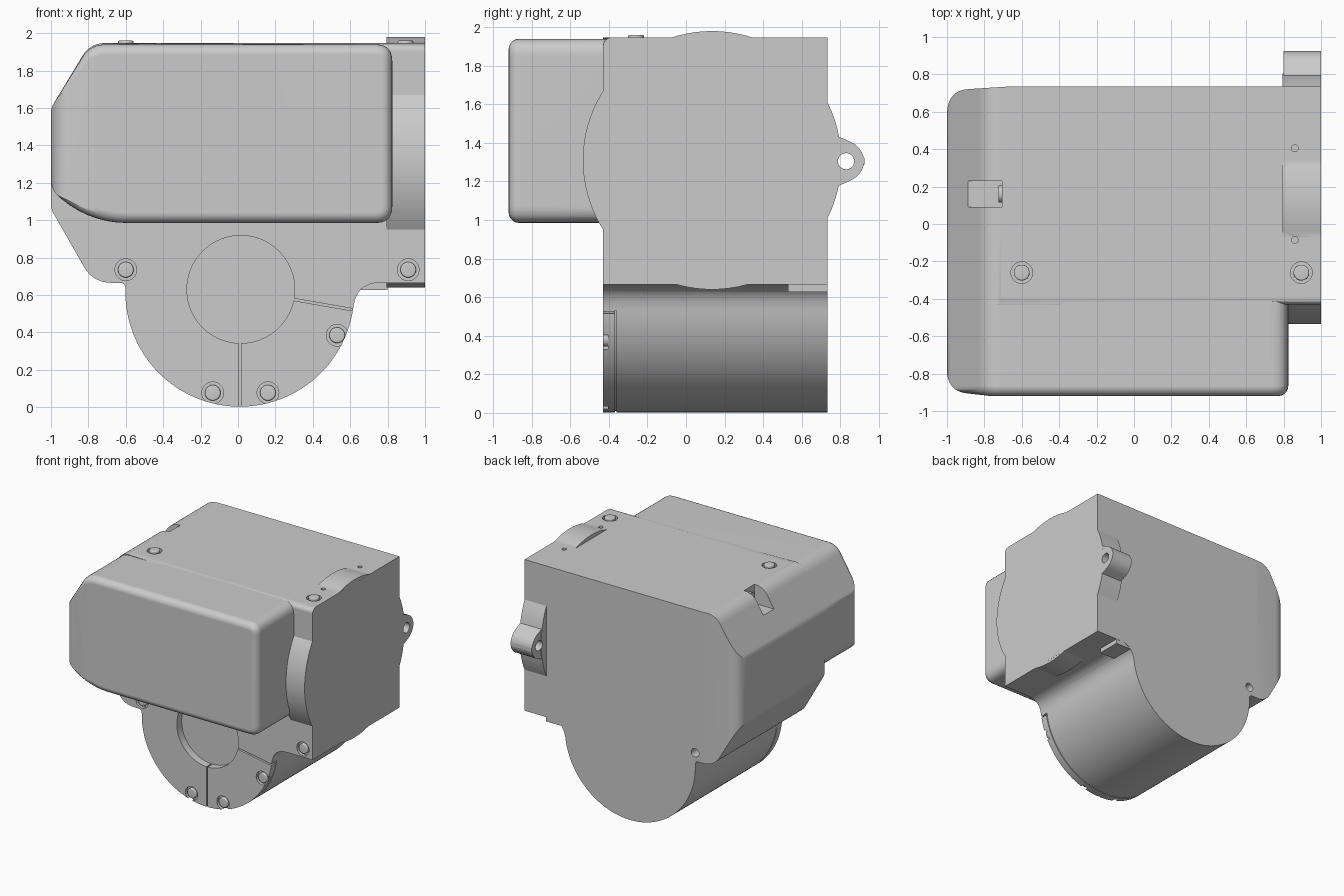
import bpy, bmesh, math
from mathutils import Vector

if "Cube" in bpy.data.objects:
    bpy.data.objects.remove(bpy.data.objects["Cube"])


def arc(cx, cy, r, a0, a1, n):
    return [(cx + r * math.cos(math.radians(a0 + (a1 - a0) * i / n)),
             cy + r * math.sin(math.radians(a0 + (a1 - a0) * i / n))) for i in range(n + 1)]


def circle(cx, cy, r, n=32):
    return arc(cx, cy, r, 0, 360, n)[:-1]


def rect(x0, y0, x1, y1):
    return [(x0, y0), (x1, y0), (x1, y1), (x0, y1)]


def strip(p, q, w):
    p, q = Vector(p), Vector(q)
    d = (q - p).normalized() * w / 2
    s = Vector((-d.y, d.x))
    return [tuple(v) for v in (p + s, p - s, q - s, q + s)]


def rounded(points, steps=7):
    # points are (u, v) or (u, v, setback); corners with a setback are rounded
    out = []
    for i, p in enumerate(points):
        c = Vector(p[:2])
        if len(p) < 3:
            out.append(tuple(c))
            continue
        a, b = Vector(points[i - 1][:2]), Vector(points[(i + 1) % len(points)][:2])
        a = c + (a - c).normalized() * p[2]
        b = c + (b - c).normalized() * p[2]
        for k in range(steps + 1):
            t = k / steps
            out.append(tuple(a * (1 - t) ** 2 + c * 2 * t * (1 - t) + b * t * t))
    return out


def prism(name, pts, axis, a, b, bevel=0, pick=None):
    # extrude a profile along an axis; optionally round the edges that pick() accepts
    place = {'x': lambda u, v: (a, u, v), 'y': lambda u, v: (u, a, v), 'z': lambda u, v: (u, v, a)}[axis]
    bm = bmesh.new()
    face = bm.faces.new([bm.verts.new(place(u, v)) for u, v in pts])
    ext = bmesh.ops.extrude_face_region(bm, geom=[face])
    move = Vector([b - a if ax == axis else 0 for ax in 'xyz'])
    bmesh.ops.translate(bm, vec=move, verts=[g for g in ext['geom'] if isinstance(g, bmesh.types.BMVert)])
    bmesh.ops.recalc_face_normals(bm, faces=bm.faces)
    if bevel:
        edges = [e for e in bm.edges if all(pick(v.co) for v in e.verts)]
        bmesh.ops.bevel(bm, geom=edges, offset=bevel, segments=5, profile=0.5, affect='EDGES')
    mesh = bpy.data.meshes.new(name)
    bm.to_mesh(mesh)
    bm.free()
    ob = bpy.data.objects.new(name, mesh)
    bpy.context.collection.objects.link(ob)
    return ob


def activate(ob):
    bpy.ops.object.select_all(action='DESELECT')
    ob.select_set(True)
    bpy.context.view_layer.objects.active = ob


def combine(ob, other, op):
    m = ob.modifiers.new(op, 'BOOLEAN')
    m.operation, m.object, m.solver = op, other, 'EXACT'
    activate(ob)
    bpy.ops.object.modifier_apply(modifier=m.name)
    bpy.data.objects.remove(other)


def smooth(ob):
    activate(ob)
    bpy.ops.object.shade_smooth_by_angle(angle=math.radians(30))


FRONT, BACK, TOP = -0.43, 0.735, 1.947

# Main housing: block above, half drum below
drum = arc(0.01, 0.615, 0.612, -8, -181, 64)
profile = rounded([(-0.79, TOP, 0.08), (1, TOP), (1, 0.665), (0.638, 0.665, 0.12)] + drum +
                  [(-0.602, 0.665, 0.03), (-0.775, 0.665, 0.1), (-1, 1.06, 0.03), (-1, 1.6, 0.03)])
body = prism('housing', profile, 'y', FRONT, BACK, 0.045,
             lambda c: c.y < FRONT + 0.001 and c.z > TOP - 0.001)

# Protruding front box
box = rounded([(-0.79, 1.94, 0.08), (0.825, 1.94, 0.09), (0.825, 0.985, 0.09),
               (-0.79, 0.985, 0.2), (-1, 1.16, 0.06), (-1, 1.6, 0.03)])
combine(body, prism('front_box', box, 'y', -0.92, -0.3, 0.055, lambda c: c.y < -0.919), 'UNION')

# Rounded left end as seen from above
plan = rounded([(1.2, -1.2), (1.2, 1.0), (-0.66, 1.0), (-0.66, BACK + 0.0005),
                (-0.985, 0.715, 0.1), (-1.001, 0.59), (-1.001, -0.79),
                (-0.985, -0.895, 0.09), (-0.76, -0.9205), (-0.76, -1.2)])
combine(body, prism('plan', plan, 'z', -0.2, 2.2), 'INTERSECT')

# Round bulge at the right end and the eyelet lug behind it
combine(body, prism('bulge', circle(0.135, 1.31, 0.67, 96), 'x', 0.795, 0.9995), 'UNION')
lug = rounded([(0.7, 1.45), (0.785, 1.435), (0.925, 1.375, 0.085), (0.925, 1.235, 0.085),
               (0.785, 1.175), (0.7, 1.16)])
combine(body, prism('lug', lug, 'x', 0.8, 0.999), 'UNION')
combine(body, prism('lug_hole', circle(0.83, 1.305, 0.042), 'x', 0.7, 1.1), 'DIFFERENCE')

# Small tab under the right shoulder
combine(body, prism('tab', rect(0.58, 0.627, 0.8, 0.7), 'y', 0.53, 0.733), 'UNION')

# Cover plate: round recess, split lines and the seam around the drum
combine(body, prism('recess', circle(0.015, 0.63, 0.288, 72), 'y', -0.5, -0.365), 'DIFFERENCE')
for p, q in (((0.01, 0.36), (0.01, -0.05)), ((0.28, 0.579), (0.66, 0.513))):
    combine(body, prism('split', strip(p, q, 0.012), 'y', -0.5, -0.37), 'DIFFERENCE')
seam = arc(0.01, 0.615, 0.604, -172, -8, 64) + arc(0.01, 0.615, 0.65, -8, -172, 64)
combine(body, prism('seam', seam, 'y', -0.369, -0.36), 'DIFFERENCE')

# Notch on the upper left slope
combine(body, prism('notch', rect(-1.1, 1.785, -0.705, 2.1), 'y', 0.09, 0.23), 'DIFFERENCE')

# Screw counterbores and heads, front and top
front_screws = [(-0.6, 0.735), (0.91, 0.735), (0.53, 0.385), (-0.135, 0.077), (0.16, 0.077)]
top_screws = [(-0.6, -0.26), (0.895, -0.26)]
heads = []
for axis, spots, level, out in (('y', front_screws, FRONT, -1), ('z', top_screws, TOP, 1)):
    for u, v in spots:
        combine(body, prism('bore', circle(u, v, 0.058), axis, level - out * 0.025, level + out * 0.1), 'DIFFERENCE')
        tip = level + (0.013 if axis == 'z' else -0.001)
        heads.append(prism('screw_head', circle(u, v, 0.042), axis, level - out * 0.04, tip, 0.008,
                           lambda c, i='xyz'.index(axis), t=tip: abs(c[i] - t) < 0.001))
heads.append(prism('notch_screw', circle(0.16, 1.862, 0.045), 'x', -0.725, -0.69))

# Small holes in the top and the screw hole through the back
for y in (0.405, -0.085):
    combine(body, prism('pin_hole', circle(0.86, y, 0.018, 16), 'z', TOP - 0.06, 2.1), 'DIFFERENCE')
combine(body, prism('back_hole', circle(-0.6, 0.735, 0.036), 'y', 0.6, 0.9), 'DIFFERENCE')

for ob in heads + [body]:
    smooth(ob)
body.modifiers.new('normals', 'WEIGHTED_NORMAL').keep_sharp = True
